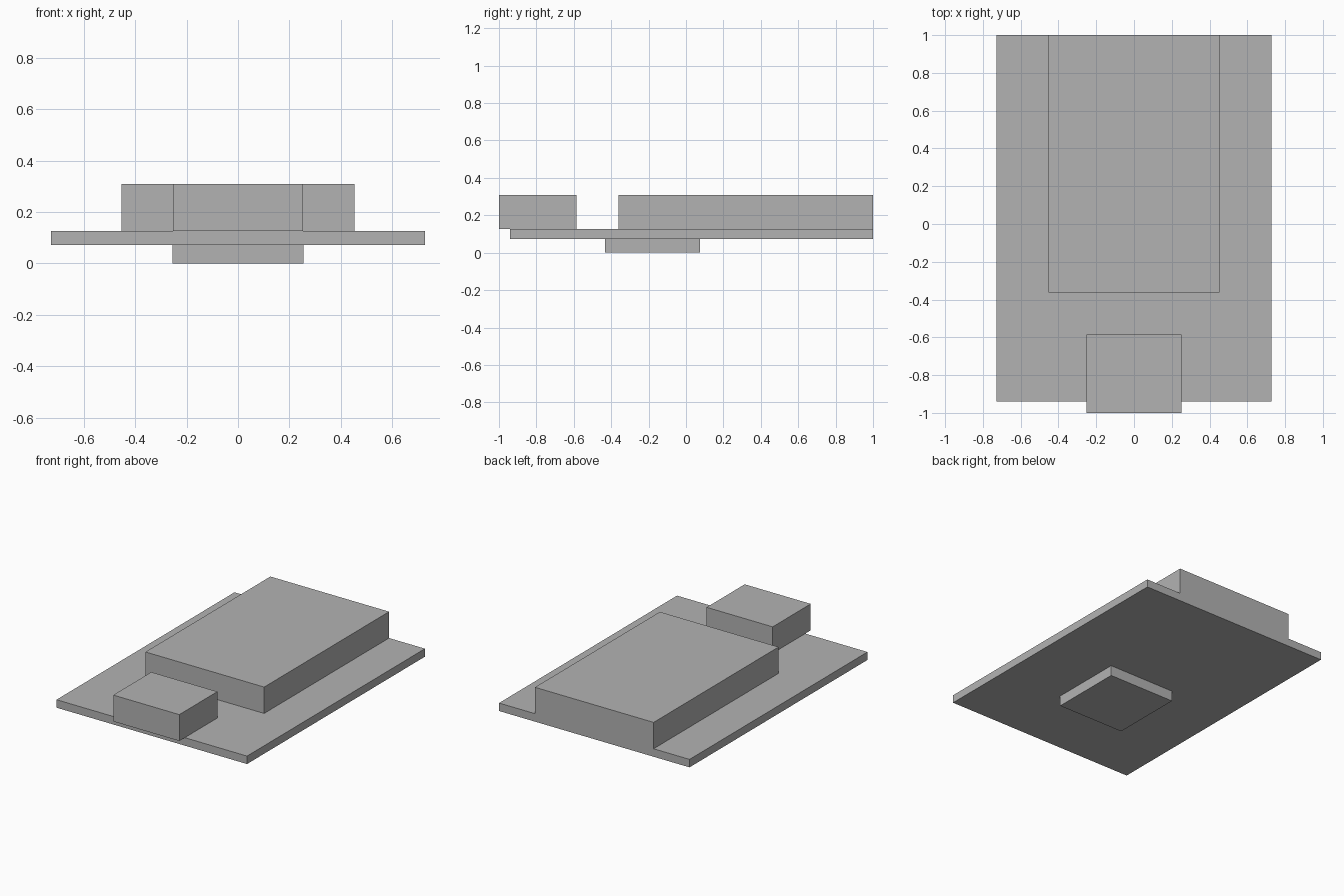
import bpy

cube = bpy.data.objects.get("Cube")
if cube:
    bpy.data.objects.remove(cube, do_unlink=True)

# Single plain grey material
GREY = (0.45, 0.45, 0.45, 1.0)
grey = bpy.data.materials.new("plain_grey")
grey.use_nodes = True
grey.diffuse_color = GREY
for node in grey.node_tree.nodes:
    if node.type == 'BSDF_PRINCIPLED':
        node.inputs["Base Color"].default_value = GREY


def box(name, half_width, y_range, z_range):
    """Box centred on x, spanning the given y and z ranges."""
    (y0, y1), (z0, z1) = y_range, z_range
    bpy.ops.mesh.primitive_cube_add(size=1, location=(0, (y0 + y1) / 2, (z0 + z1) / 2))
    obj = bpy.context.object
    obj.name = obj.data.name = name
    obj.scale = (2 * half_width, y1 - y0, z1 - z0)
    bpy.ops.object.transform_apply(location=False, rotation=False, scale=True)
    obj.data.materials.append(grey)
    return obj


# Shared heights
BOARD_BOTTOM, BOARD_TOP, TOP = 0.072, 0.127, 0.309

# Flat board
box("board", 0.727, (-0.94, 1.0), (BOARD_BOTTOM, BOARD_TOP))
# Large block flush with the back edge
box("large_block", 0.453, (-0.362, 1.0), (BOARD_TOP, TOP))
# Small block overhanging the front edge
box("front_block", 0.252, (-1.0, -0.585), (BOARD_TOP, TOP))
# Square pad on the underside
box("underside_pad", 0.255, (-0.433, 0.076), (0.0, BOARD_BOTTOM))
